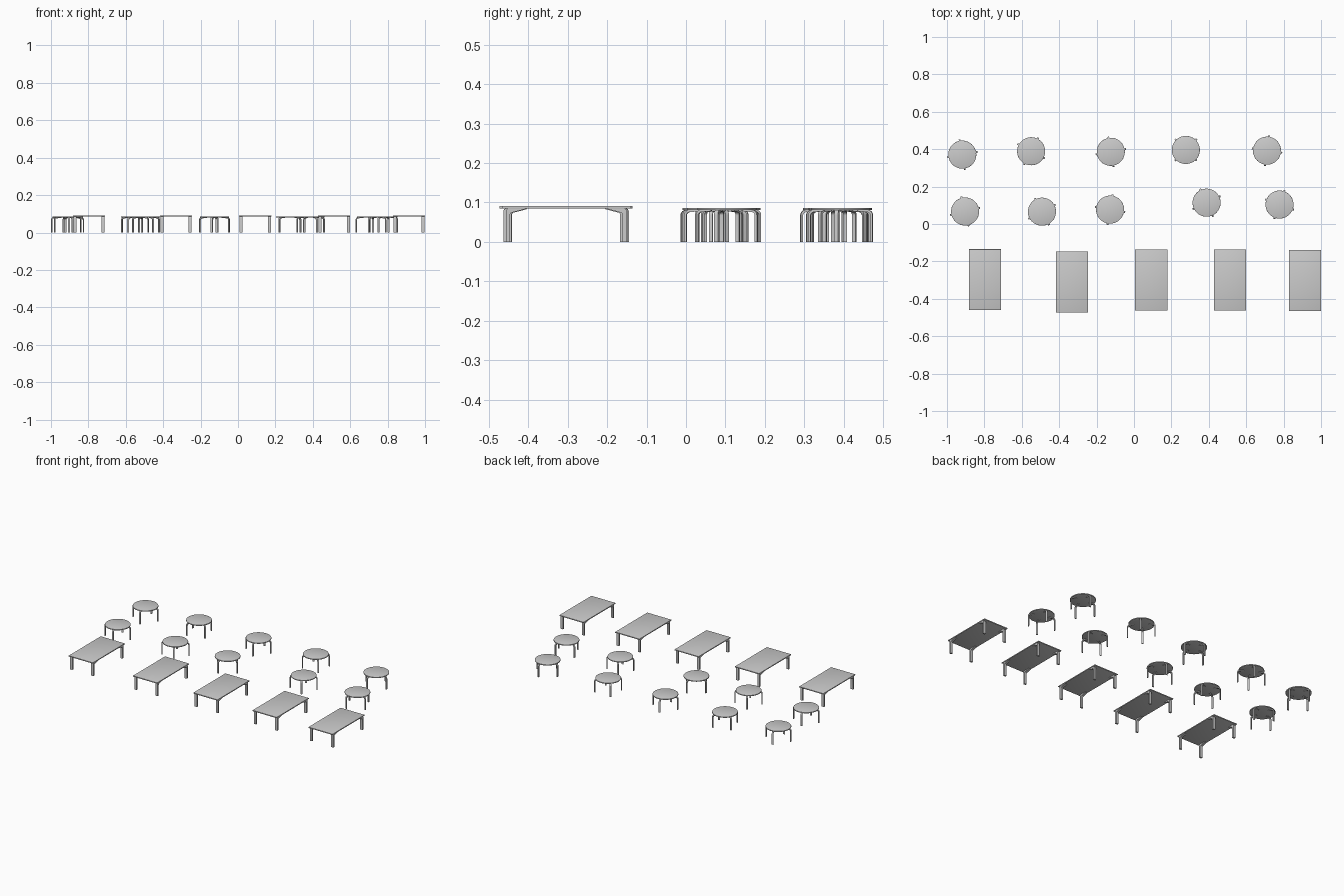
import bpy, bmesh, math
from mathutils import Matrix

if "Cube" in bpy.data.objects:
    bpy.data.objects.remove(bpy.data.objects["Cube"])


def bevelled(bm, width):
    # soften the horizontal rim edges of a slab
    rims = [e for e in bm.edges if abs(e.verts[0].co.z - e.verts[1].co.z) < 1e-6]
    bmesh.ops.bevel(bm, geom=rims, offset=width, segments=2, affect='EDGES', profile=0.5)


def finish(bm, name):
    bmesh.ops.recalc_face_normals(bm, faces=bm.faces)
    mesh = bpy.data.meshes.new(name)
    bm.to_mesh(mesh)
    bm.free()
    mesh.shade_smooth()
    mesh.set_sharp_from_angle(angle=math.radians(35))
    return mesh


def place(mesh, name, x, y, angle=0.0):
    ob = bpy.data.objects.new(name, mesh)
    ob.location = (x, y, 0)
    ob.rotation_euler.z = angle
    bpy.context.collection.objects.link(ob)
    return ob


def arc(cx, cz, r, a0, a1, n=6):
    return [(cx + r * math.cos(math.radians(a0 + (a1 - a0) * i / n)),
             cz + r * math.sin(math.radians(a0 + (a1 - a0) * i / n))) for i in range(n + 1)]


def add_leg(bm, profile, width, matrix):
    # extrude an (outward, up) profile sideways to make one bent leg
    verts = [bm.verts.new((u, -width / 2, z)) for u, z in profile]
    face = bm.faces.new(verts)
    out = bmesh.ops.extrude_face_region(bm, geom=[face])
    new = [v for v in out['geom'] if isinstance(v, bmesh.types.BMVert)]
    bmesh.ops.translate(bm, verts=new, vec=(0, width, 0))
    bmesh.ops.transform(bm, matrix=matrix, verts=verts + new)


# stool seat: thin round disc
bm = bmesh.new()
bmesh.ops.create_cone(bm, cap_ends=True, segments=48, radius1=0.075, radius2=0.075,
                      depth=0.0055, matrix=Matrix.Translation((0, 0, 0.0837)))
bm.normal_update()
caps = [e for f in bm.faces if len(f.verts) > 4 for e in f.edges]
bmesh.ops.bevel(bm, geom=caps, offset=0.0008, segments=2, affect='EDGES', profile=0.5)
seat = finish(bm, "stool_seat")

# stool legs: four bent legs standing just outside the seat edge
R, T, TOP = 0.082, 0.0055, 0.0812
profile = ([(R - T, 0), (R, 0)] + arc(R - 0.013, TOP - 0.013, 0.013, 0, 90)
           + [(0.042, TOP), (0.042, TOP - 0.003)]
           + arc(R - 0.014, TOP - 0.014, 0.014 - T, 90, 0))
bm = bmesh.new()
for i in range(4):
    add_leg(bm, profile, 0.010, Matrix.Rotation(i * math.pi / 2, 4, 'Z'))
stool_legs = finish(bm, "stool_legs")

# table top: thin rectangular slab
bm = bmesh.new()
bmesh.ops.create_cube(bm, size=1, matrix=Matrix.Translation((0, 0, 0.0880))
                      @ Matrix.Diagonal((0.172, 0.326, 0.006, 1)))
bevelled(bm, 0.0006)
table_top = finish(bm, "table_top")

# table legs: bent legs with arms tapering along the length of the table
E, B = 0.153, 0.0852
profile = ([(E - 0.0105, 0), (E, 0)] + arc(E - 0.008, B - 0.008, 0.008, 0, 90)
           + [(E - 0.048, B), (E - 0.048, B - 0.002), (E - 0.020, B - 0.0095)]
           + arc(E - 0.0155, B - 0.0155, 0.005, 90, 0, 4))
bm = bmesh.new()
for sy in (1, -1):
    for sx in (1, -1):
        m = Matrix.Translation((sx * 0.0755, 0, 0)) @ Matrix.Rotation(sy * math.pi / 2, 4, 'Z')
        add_leg(bm, profile, 0.016, m)
table_legs = finish(bm, "table_legs")

# ten stools in two rows: x, y, turn in degrees
stools = [(-0.918, 0.371, 10), (-0.55, 0.389, -28), (-0.124, 0.386, 10),
          (0.277, 0.396, 45), (0.711, 0.392, -8),
          (-0.903, 0.067, 14), (-0.492, 0.066, 28), (-0.128, 0.077, -10),
          (0.388, 0.114, 25), (0.778, 0.104, -20)]
for n, (x, y, a) in enumerate(stools, 1):
    place(seat, f"stool_seat_{n}", x, y, math.radians(a))
    place(stool_legs, f"stool_legs_{n}", x, y, math.radians(a))

# five tables along the front
tables = [(-0.797, -0.298), (-0.331, -0.310), (0.092, -0.300), (0.514, -0.300), (0.914, -0.303)]
for n, (x, y) in enumerate(tables, 1):
    place(table_top, f"table_top_{n}", x, y)
    place(table_legs, f"table_legs_{n}", x, y)
